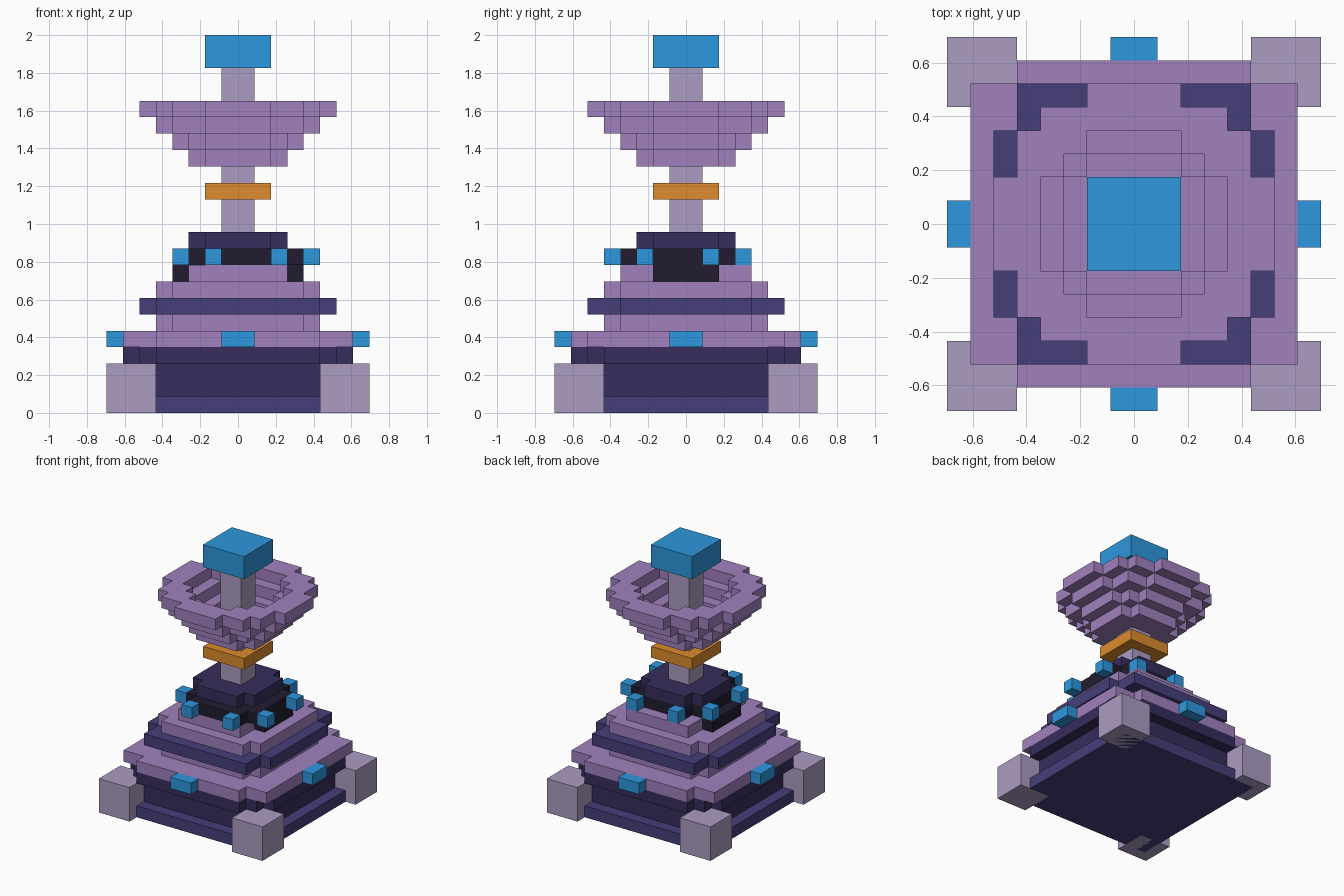
import bpy, bmesh

if "Cube" in bpy.data.objects:
    bpy.data.objects.remove(bpy.data.objects["Cube"])

U = 2 / 23  # one block

def mat(name, c):
    m = bpy.data.materials.new(name)
    m.diffuse_color = (*[(v / 255 / 12.92 if v < 10 else ((v / 255 + .055) / 1.055) ** 2.4) for v in c], 1)
    m.use_nodes = True
    m.node_tree.nodes["Principled BSDF"].inputs["Base Color"].default_value = m.diffuse_color
    return m

LILAC = mat("lilac", (160, 129, 190))
GREY = mat("pale_grey_purple", (172, 156, 194))
NAVY = mat("navy", (69, 63, 122))
DARK = mat("dark_violet", (55, 45, 92))
BLACK = mat("near_black", (33, 28, 48))
BLUE = mat("blue", (45, 151, 220))
ORANGE = mat("orange", (220, 140, 45))

def blocks(name, cells, m):
    """Closed skin around a set of unit block cells (x, y, z)."""
    bm = bmesh.new()
    cells = set(cells)
    for c in cells:
        for a in range(3):
            for s in (0, 1):
                n = list(c)
                n[a] += 2 * s - 1
                if tuple(n) in cells:
                    continue
                b, d = (a + 1) % 3, (a + 2) % 3
                ring = [(0, 0), (1, 0), (1, 1), (0, 1)]
                vs = []
                for i, j in (ring if s else ring[::-1]):
                    p = list(c)
                    p[a] += s
                    p[b] += i
                    p[d] += j
                    vs.append(bm.verts.new([v * U for v in p]))
                bm.faces.new(vs)
    bmesh.ops.remove_doubles(bm, verts=bm.verts, dist=1e-4)
    bmesh.ops.dissolve_limit(bm, angle_limit=0.01, verts=bm.verts, edges=bm.edges)
    me = bpy.data.meshes.new(name)
    bm.to_mesh(me)
    bm.free()
    me.materials.append(m)
    ob = bpy.data.objects.new(name, me)
    bpy.context.collection.objects.link(ob)

def box(x0, x1, y0, y1, z0, z1):
    return {(x, y, z) for x in range(x0, x1) for y in range(y0, y1) for z in range(z0, z1)}

def plan(z0, z1, *halves):
    """Union of centred boxes given as (half x, half y)."""
    return set().union(*[box(-a, a, -b, b, z0, z1) for a, b in halves])

# feet
for i, x in enumerate((-8, 5)):
    for j, y in enumerate((-8, 5)):
        blocks(f"foot_{i}{j}", box(x, x + 3, y, y + 3, 0, 3), GREY)

# stepped base
blocks("base_plinth", plan(0, 1, (7, 7)), NAVY)
blocks("base_wall", plan(1, 3, (6, 6)), DARK)
blocks("base_cornice", plan(3, 4, (7, 5), (6, 6), (5, 7)), DARK)
blocks("base_deck", plan(4, 5, (7, 6), (5, 7)), LILAC)
for i, (x, y) in enumerate(((-8, -1), (7, -1), (-1, -8), (-1, 7))):
    w, d = (1, 2) if y == -1 else (2, 1)
    blocks(f"deck_stud_{i}", box(x, x + w, y, y + d, 4, 5), BLUE)

# round tiers
blocks("lower_tier", plan(5, 6, (5, 4), (4, 5)), LILAC)
blocks("tier_band", plan(6, 7, (6, 4), (5, 6)), NAVY)
blocks("upper_tier", plan(7, 8, (5, 4), (4, 5)), LILAC)

# collar, its ring of studs sits half a block off centre
core = plan(8, 9, (4, 2))
blocks("collar_step", plan(8, 9, (3, 4)) - core, LILAC)
drum = box(-3, 4, -3, 2, 9, 10) | box(-2, 3, -4, 3, 9, 10)
blocks("collar_drum", core | drum, BLACK)
k = 0
for a, b in ((2, 4), (4, 2)):
    for sx in (-1, 1):
        for sy in (-1, 1):
            x, y = sx * a, sy * b - 1
            blocks(f"collar_stud_{k}", box(x, x + 1, y, y + 1, 9, 10), BLUE)
            k += 1
blocks("collar_cap", plan(10, 11, (3, 2), (2, 3)), DARK)

# column, ring, dish and finial
blocks("column", plan(11, 21, (1, 1)), GREY)
blocks("column_ring", plan(13, 14, (2, 2)) - plan(13, 14, (1, 1)), ORANGE)
D3 = [(3, 2), (2, 3)]
D4 = [(4, 2), (3, 3), (2, 4)]
D5 = [(5, 2), (4, 4), (2, 5)]
D6 = [(6, 2), (5, 4), (4, 5), (2, 6)]
dish = plan(15, 16, *D3)
dish |= plan(16, 17, *D4) - plan(16, 17, (2, 2))
dish |= plan(17, 18, *D5) - plan(17, 18, *D3)
dish |= plan(18, 19, *D6) - plan(18, 19, *D4)
blocks("dish", dish - plan(15, 19, (1, 1)), LILAC)
blocks("finial", plan(21, 23, (2, 2)), BLUE)
